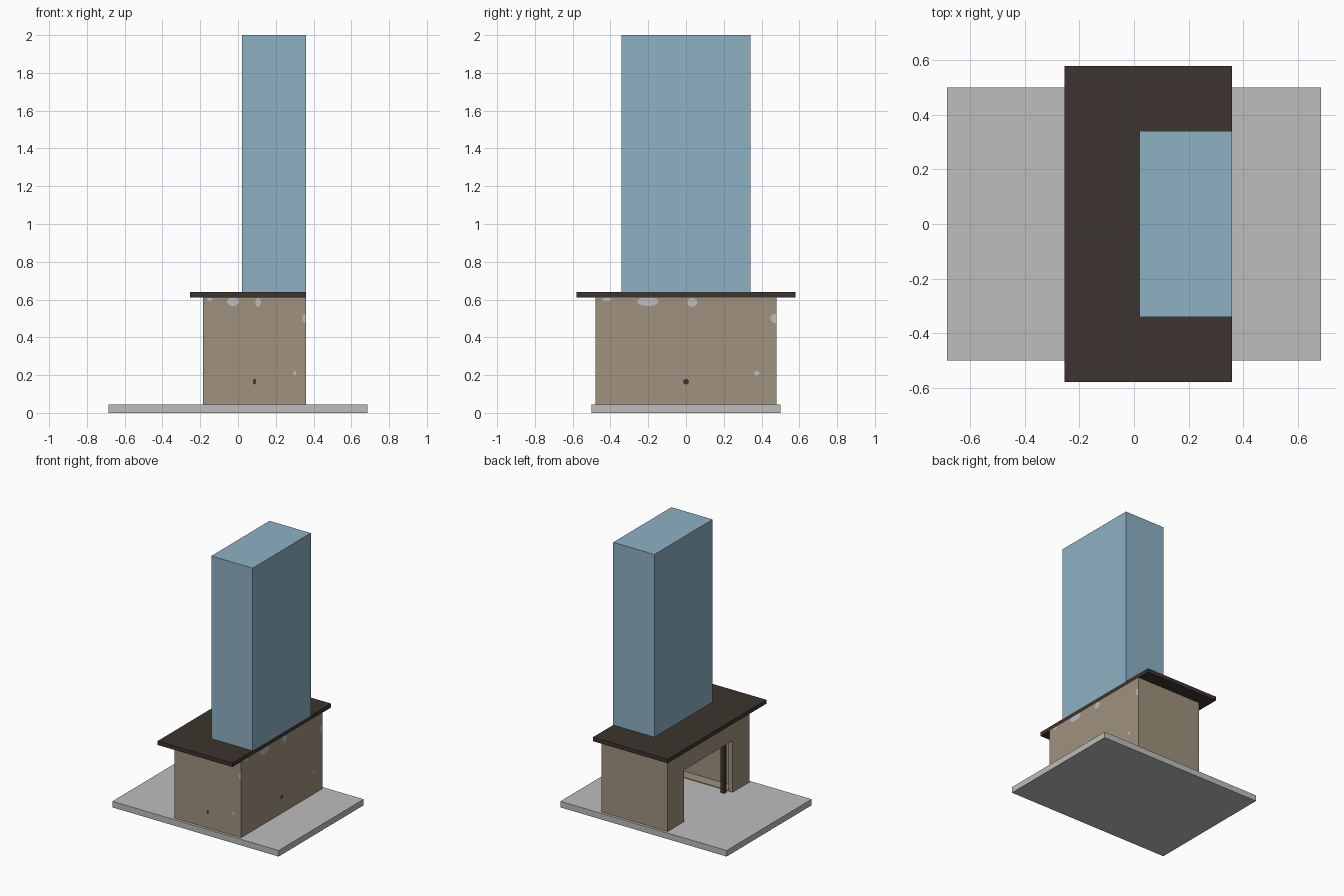
import bpy, math

if "Cube" in bpy.data.objects:
    bpy.data.objects.remove(bpy.data.objects["Cube"])


def mat(name, hexcol):
    def lin(c):
        c /= 255
        return c / 12.92 if c <= 0.04045 else ((c + 0.055) / 1.055) ** 2.4
    m = bpy.data.materials.new(name)
    m.diffuse_color = (*[lin((hexcol >> s) & 255) for s in (16, 8, 0)], 1)
    m.use_nodes = True
    m.node_tree.nodes["Principled BSDF"].inputs["Base Color"].default_value = m.diffuse_color
    return m


GREY = mat("grey stone", 0xBDBDBD)
TAN = mat("tan surround", 0xA0917D)
DARK = mat("dark wood", 0x3C342E)
BLUE = mat("blue plaster", 0x8DB1C4)


def mesh(name, verts, faces, m):
    me = bpy.data.meshes.new(name)
    me.from_pydata(verts, [], faces)
    me.materials.append(m)
    ob = bpy.data.objects.new(name, me)
    bpy.context.collection.objects.link(ob)
    return ob


def box(name, x0, x1, y0, y1, z0, z1, m):
    v = [(x, y, z) for x in (x0, x1) for y in (y0, y1) for z in (z0, z1)]
    f = [(0, 1, 3, 2), (4, 6, 7, 5), (0, 4, 5, 1),
         (2, 3, 7, 6), (0, 2, 6, 4), (1, 5, 7, 3)]
    return mesh(name, v, f, m)


# Hearth slab, mantel shelf and chimney breast
box("hearth_slab", -0.685, 0.685, -0.5, 0.5, 0, 0.045, GREY)
box("mantel_shelf", -0.255, 0.36, -0.58, 0.58, 0.61, 0.64, DARK)
box("chimney_breast", 0.02, 0.36, -0.342, 0.342, 0.64, 2.0, BLUE)

# Surround: hollow box, open towards -x, extruded from a C-shaped plan
plan = [(0.36, -0.48), (0.36, 0.48), (-0.185, 0.48), (-0.185, 0.285),
        (-0.15, 0.285), (-0.15, 0.365), (0.30, 0.365), (0.30, -0.365),
        (-0.15, -0.365), (-0.15, -0.285), (-0.185, -0.285), (-0.185, -0.48)]
n = len(plan)
verts = [(x, y, z) for z in (0.045, 0.43) for x, y in plan]
faces = [(i, (i + 1) % n, (i + 1) % n + n, i + n) for i in range(n)]
mesh("surround_walls", verts, faces, TAN)
box("surround_lintel", -0.185, 0.36, -0.48, 0.48, 0.43, 0.61, TAN)

# Inner ledges and dark frame posts on both sides of the opening
for s, side in ((-1, "left"), (1, "right")):
    a, b = sorted((s * 0.285, s * 0.365))
    box(side + "_inner_ledge", -0.15, 0.30, a, b, 0.045, 0.05, TAN)
    a, b = sorted((s * 0.235, s * 0.265))
    box(side + "_frame_post", -0.15, -0.12, a, b, 0.045, 0.43, DARK)


# Worn patches: thin flat discs on the three outer walls (u, z, half width, half height)
def patch(name, wall, u, z, ru, rz, m):
    pts = []
    for i in range(12):
        a = math.tau * i / 12
        du, pz = min(max(u + ru * math.cos(a), 0), 1), min(z + rz * math.sin(a), 0.608)
        if wall == "back":
            pts.append((0.3605, -0.48 + 0.96 * du, pz))
        else:
            pts.append((-0.185 + 0.545 * du, -0.4805, pz))
    if len(set(pts)) > 2:
        mesh(name, pts, [tuple(range(12))], m)


for wall in ("back", "side"):
    for u, z, ru, rz in ((0.065, 0.602, 0.025, 0.01), (0.29, 0.59, 0.06, 0.025),
                         (0.535, 0.585, 0.028, 0.024), (0.99, 0.5, 0.025, 0.025),
                         (0.89, 0.21, 0.015, 0.012)):
        patch(wall + "_worn_patch", wall, u, z, ru, rz, GREY)
    patch(wall + "_dark_knot", wall, 0.5, 0.165, 0.016, 0.015, DARK)
